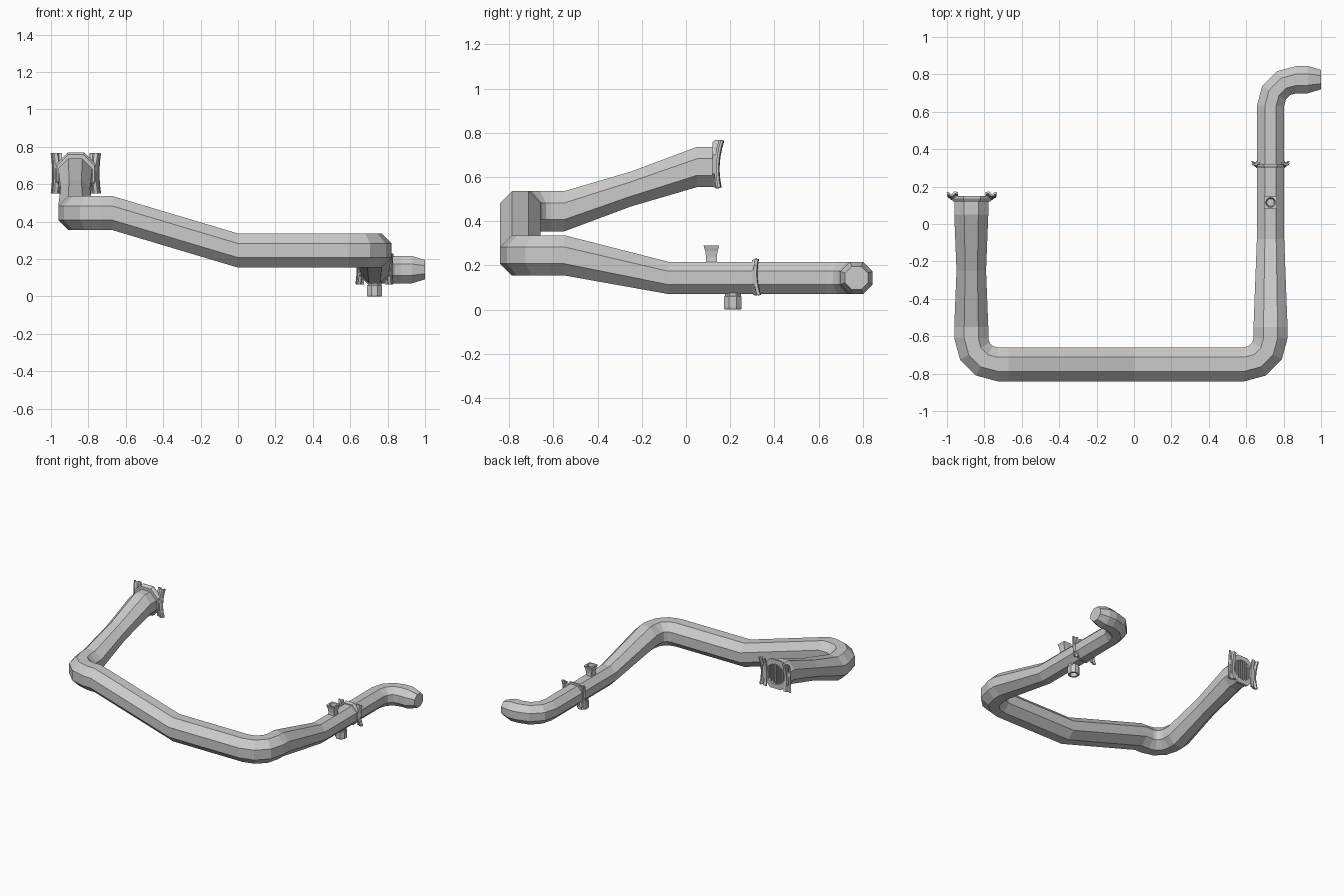
import bpy, bmesh
from math import pi, cos, sin
from mathutils import Vector as V

if "Cube" in bpy.data.objects:
    bpy.data.objects.remove(bpy.data.objects["Cube"])

X, Y, Z = V((1, 0, 0)), V((0, 1, 0)), V((0, 0, 1))


def make(name, bm):
    bmesh.ops.recalc_face_normals(bm, faces=bm.faces)
    me = bpy.data.meshes.new(name)
    bm.to_mesh(me)
    bm.free()
    ob = bpy.data.objects.new(name, me)
    bpy.context.collection.objects.link(ob)
    return ob


def ring(c, u, v, r, sides, seg=16, off=0.0):
    """Polygon outline of inner radius r; sides=0 gives a circle."""
    pts = []
    for k in range(seg):
        a = off + 2 * pi * k / seg
        rr = r
        if sides:
            h = pi / sides
            rr = r / cos((a + h) % (2 * h) - h)
        pts.append(V(c) + u * rr * cos(a) + v * rr * sin(a))
    return pts


def loft(name, rings):
    bm = bmesh.new()
    vs = [[bm.verts.new(p) for p in r] for r in rings]
    n = len(vs[0])
    for a, b in zip(vs, vs[1:]):
        for i in range(n):
            j = (i + 1) % n
            bm.faces.new((a[i], a[j], b[j], b[i]))
    bm.faces.new(vs[0])
    bm.faces.new(vs[-1])
    return make(name, bm)


# main pipe: upright octagonal sections along the path
R, r = 0.091, 0.073
path = []                                   # centre, heading angle, radius


def bend(cx, cy, z, a0, a1, rad, turn):
    for k in range(4):
        a = (a0 + (a1 - a0) * k / 3) * pi / 180
        path.append(((cx + 0.14 * cos(a), cy + 0.14 * sin(a), z), a + turn * pi / 2, rad))


down, right, up = -pi / 2, 0, pi / 2
path += [((-.87, .13, .645), down, R), ((-.87, .05, .645), down, R),
         ((-.87, -.25, .545), down, .079), ((-.87, -.55, .445), down, R)]
bend(-.73, -.61, .445, 180, 270, R, 1)
path += [((-.67, -.75, .445), right, R), ((0, -.75, .245), right, R)]
bend(.59, -.61, .245, 270, 360, R, 1)
path += [((.73, -.55, .245), up, R), ((.73, -.08, .143), up, r)]
bend(.87, .632, .143, 180, 90, r, -1)
path += [((.93, .772, .143), right, r), ((1.0, .772, .143), right, .052)]
loft("pipe", [ring(c, V((sin(h), -cos(h), 0)), Z, rad, 8, 8, pi / 8)
              for c, h, rad in path])


# mounting bracket: octagonal collar with two bowed, curled side strips
def bracket(name, c, s, lean, hole):
    c = V(c)
    rings = [ring(c + Y * -.03 * s, X, Z, .1 * s, 8), ring(c + Y * -.015 * s, X, Z, .11 * s, 8),
             ring(c, X, Z, .11 * s, 8)]
    if hole:
        rings += [ring(c, X, Z, .078, 0), ring(c - Y * .016, X, Z, .072, 0)]
    loft(name + "_collar", rings)
    prof = [(.074, -.004), (.092, -.002), (.102, -.014), (.114, -.016), (.124, -.004), (.132, -.008)]
    for side in (-1, 1):
        bm = bmesh.new()
        rows = []
        for k in range(7):
            t = k / 3 - 1
            w = .014 * t * t + lean * t
            # strip is pinched at mid height
            rows.append([bm.verts.new(c + s * V((side * (u - .008 * (1 - t * t) * (u > .1)),
                                                 d + w, .107 * t))) for u, d in prof])
        for a, b in zip(rows, rows[1:]):
            for i in range(len(prof) - 1):
                bm.faces.new((a[i], a[i + 1], b[i + 1], b[i]))
        ob = make(name + "_strip", bm)
        m = ob.modifiers.new("thickness", 'SOLIDIFY')
        m.thickness = .012 * s
        m.offset = 0


bracket("end_flange", (-.867, .15, .658), 1, .006, True)
bracket("pipe_clamp", (.73, .322, .147), .76, -.006, False)

# vertical grille bars in the flange opening
for k in range(-3, 4):
    x = k * .02
    h = (.075 ** 2 - x * x) ** .5
    bm = bmesh.new()
    bmesh.ops.create_cube(bm, size=1)
    for v in bm.verts:
        v.co = V((v.co.x * .008, v.co.y * .01, v.co.z * 2 * h)) + V((-.867 + x, .142, .658))
    make("grille_bar", bm)


def spout(name, x, y, sections):
    loft(name, [ring((x, y, z), X, Y, rad, n) for z, rad, n in sections])


# square filler funnel on top, octagonal drain below
spout("filler_funnel", .73, .115,
      [(.205, .026, 4), (.235, .024, 4), (.265, .028, 4), (.28, .033, 4), (.289, .035, 4),
       (.289, .026, 0), (.25, .02, 0)])
spout("drain_outlet", .73, .212,
      [(.085, .036, 8), (.062, .036, 8), (.058, .04, 8), (.008, .04, 8), (0, .037, 8),
       (0, .026, 0), (.03, .026, 0)])
